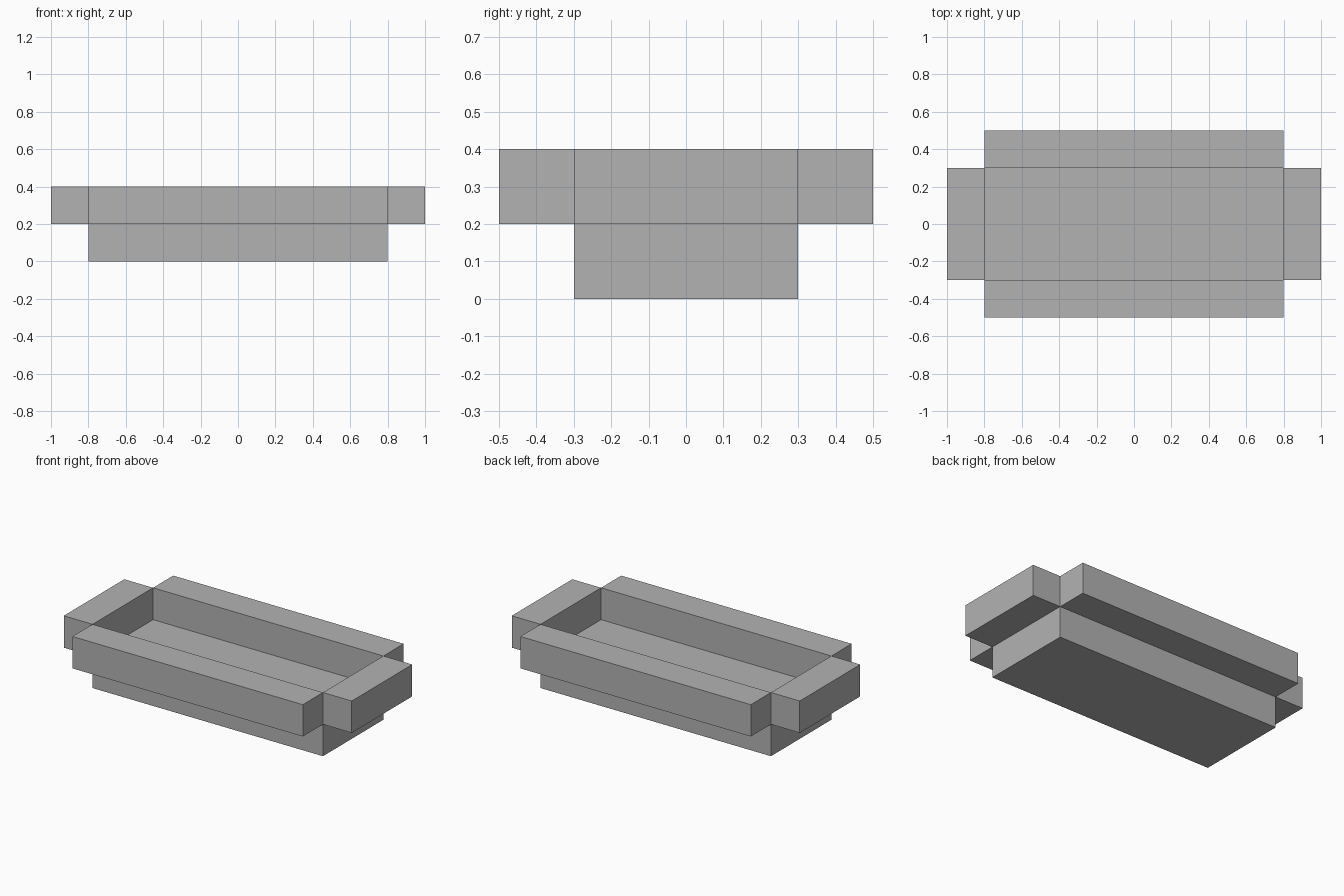
import bpy

cube = bpy.data.objects.get("Cube")
if cube:
    bpy.data.objects.remove(cube, do_unlink=True)

# Single grey material
GREY = (0.45, 0.45, 0.45, 1)
grey = bpy.data.materials.new("plain grey")
grey.use_nodes = True
grey.diffuse_color = GREY
grey.node_tree.nodes["Principled BSDF"].inputs["Base Color"].default_value = GREY


def box(name, size, center):
    """Add a flat-faced block with real dimensions."""
    bpy.ops.mesh.primitive_cube_add(size=1, location=center)
    block = bpy.context.object
    block.name = name
    block.scale = size
    bpy.ops.object.transform_apply(location=False, rotation=False, scale=True)
    block.data.materials.append(grey)
    return block


LENGTH, WIDTH, STEP = 1.6, 0.6, 0.2

# Solid base block, whose top is the tray floor
box("base", (LENGTH, WIDTH, STEP), (0, 0, STEP / 2))

# Rim blocks overhanging each side of the base, leaving open corners
for side, sign in (("front", -1), ("back", 1)):
    box(side + "_rim", (LENGTH, STEP, STEP),
        (0, sign * (WIDTH + STEP) / 2, STEP * 1.5))
for side, sign in (("right", -1), ("left", 1)):
    box(side + "_rim", (STEP, WIDTH, STEP),
        (sign * (LENGTH + STEP) / 2, 0, STEP * 1.5))
